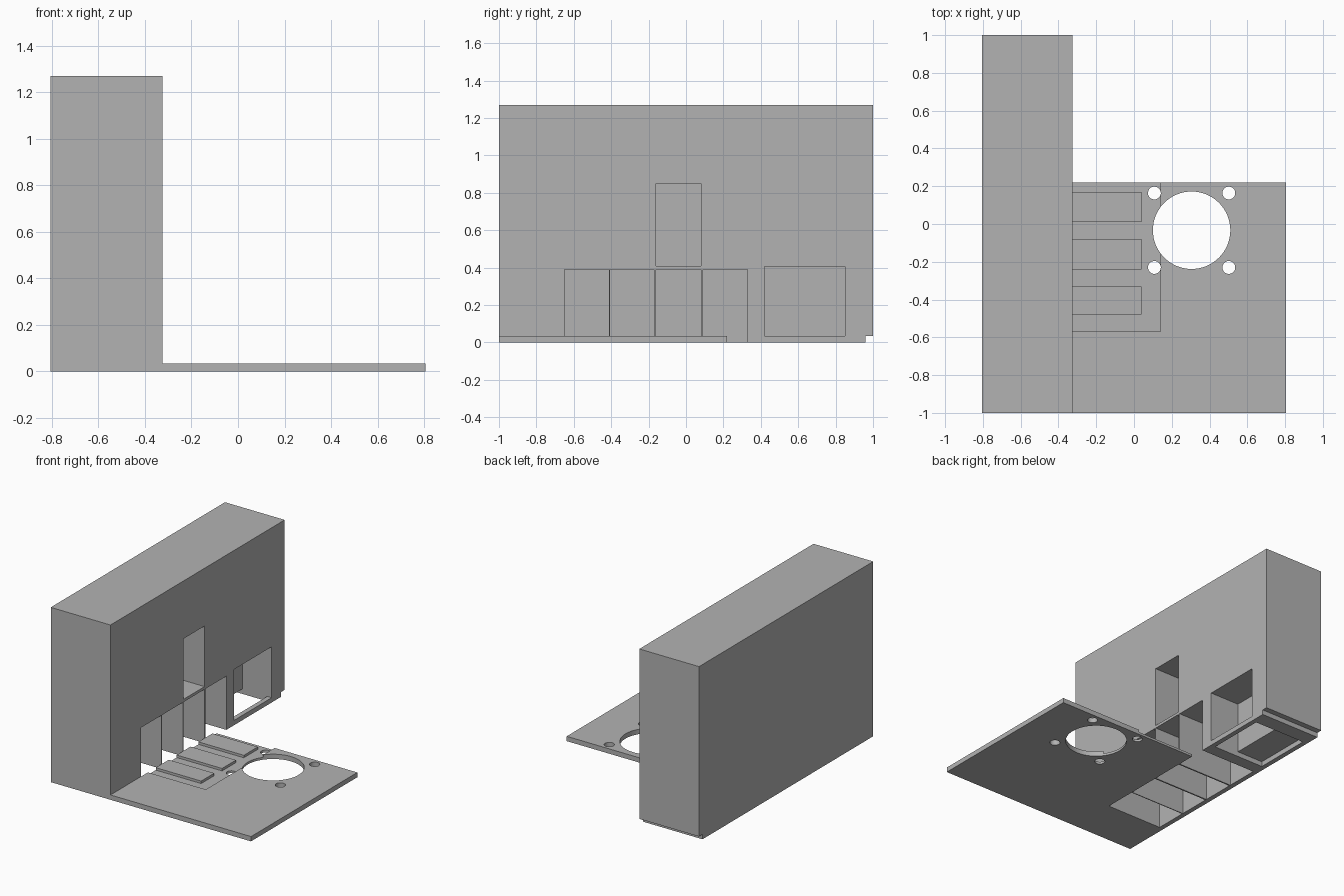
import bpy
import bmesh
from mathutils import Matrix, Vector

default_cube = bpy.data.objects.get("Cube")
if default_cube:
    bpy.data.objects.remove(default_cube, do_unlink=True)

grey = bpy.data.materials.new("plain grey")
grey.use_nodes = True
colour = (0.45, 0.45, 0.45, 1)
grey.diffuse_color = colour
grey.node_tree.nodes["Principled BSDF"].inputs["Base Color"].default_value = colour


def make_object(name, bm):
    mesh = bpy.data.meshes.new(name)
    bm.to_mesh(mesh)
    bm.free()
    mesh.materials.append(grey)
    obj = bpy.data.objects.new(name, mesh)
    bpy.context.collection.objects.link(obj)
    return obj


def box(name, xs, ys, zs):
    """Box spanning the given ranges."""
    low, high = Vector((xs[0], ys[0], zs[0])), Vector((xs[1], ys[1], zs[1]))
    bm = bmesh.new()
    matrix = Matrix.Translation((low + high) / 2) @ Matrix.Diagonal((high - low).to_4d())
    bmesh.ops.create_cube(bm, size=1, matrix=matrix)
    return make_object(name, bm)


def cylinder(name, x, y, radius, sides):
    """Upright cutter passing right through the plate."""
    bm = bmesh.new()
    bmesh.ops.create_cone(bm, cap_ends=True, segments=sides, radius1=radius,
                          radius2=radius, depth=1, matrix=Matrix.Translation((x, y, 0)))
    return make_object(name, bm)


def cut(target, cutter):
    """Subtract the cutter, then discard it."""
    cutter.hide_render = True
    mod = target.modifiers.new("cut", "BOOLEAN")
    mod.operation = "DIFFERENCE"
    mod.solver = "EXACT"
    mod.object = cutter
    bpy.context.view_layer.objects.active = target
    bpy.ops.object.modifier_apply(modifier=mod.name)
    bpy.data.objects.remove(cutter, do_unlink=True)


LEFT, WALL, RIGHT = -0.805, -0.325, 0.805
BACK_OF_POCKET = -0.77
THICK = 0.035
OUT = 0.2     # cutter overshoot

# Tall housing
housing = box("housing", (LEFT, WALL), (-1, 1), (0, 1.27))

# Row of bays open to the side and underneath
for ys in ((-0.65, -0.413), (-0.407, -0.17), (-0.16, 0.08), (0.09, 0.33)):
    cut(housing, box("bay_cutter", (BACK_OF_POCKET, WALL + OUT), ys, (-OUT, 0.39)))

# Upper window
cut(housing, box("window_cutter", (BACK_OF_POCKET, WALL + OUT), (-0.16, 0.08), (0.41, 0.85)))

# Wide bay above a sill, open underneath behind the sill
cut(housing, box("wide_bay_cutter", (-0.56, WALL + OUT), (0.42, 0.85), (THICK, 0.405)))
cut(housing, box("underside_cutter", (BACK_OF_POCKET, WALL - THICK), (0.42, 0.85), (-OUT, THICK + 0.001)))

# Groove along the lower rear edge
cut(housing, box("groove_cutter", (LEFT - OUT, WALL + OUT), (0.96, 1 + OUT), (-OUT, THICK)))

# Flat base plate with a shallow recess
plate = box("base_plate", (WALL, RIGHT), (-1, 0.22), (0, THICK))
FLOOR = 0.017
cut(plate, box("recess_cutter", (WALL - OUT, 0.14), (-0.57, 0.22 + OUT), (FLOOR, OUT)))

# Large round opening and four screw holes
HOLE_X, HOLE_Y = 0.305, -0.033
cut(plate, cylinder("round_cutter", HOLE_X, HOLE_Y, 0.205, 64))
for sx in (-1, 1):
    for sy in (-1, 1):
        cut(plate, cylinder("screw_cutter", HOLE_X + sx * 0.197, HOLE_Y + sy * 0.197, 0.034, 32))

# Raised pads in the recess
for i, ys in enumerate(((-0.48, -0.33), (-0.24, -0.08), (0.01, 0.17))):
    box(f"pad_{i + 1}", (WALL, 0.04), ys, (FLOOR - 0.002, THICK))

# Smooth hole walls, sharp edges elsewhere
bpy.ops.object.select_all(action="DESELECT")
plate.select_set(True)
bpy.context.view_layer.objects.active = plate
bpy.ops.object.shade_smooth_by_angle()
